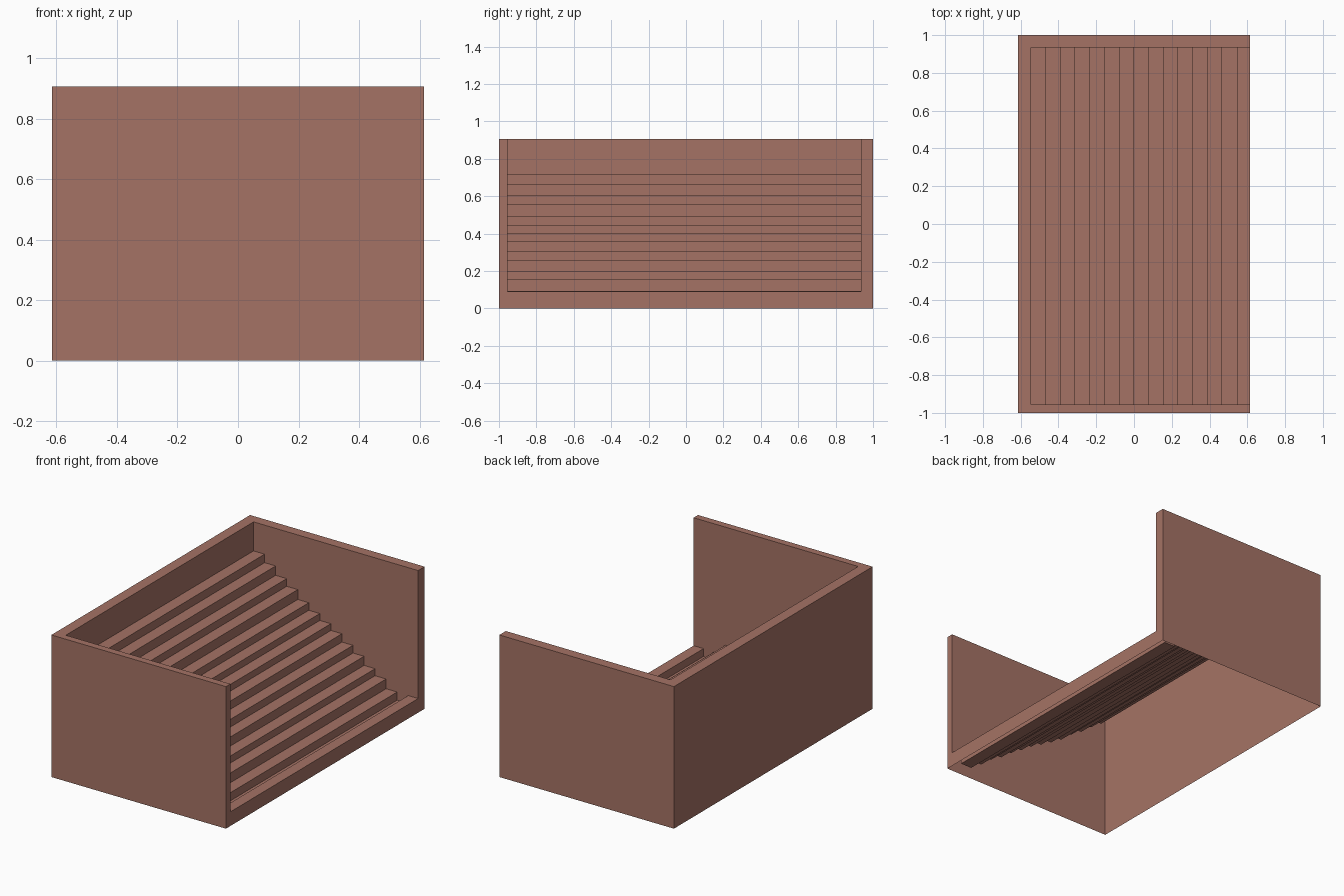
import bpy, bmesh

if "Cube" in bpy.data.objects:
    bpy.data.objects.remove(bpy.data.objects["Cube"])

X, Y, H = 0.615, 1.0, 0.905        # outer half sizes and height
XI, YA, YB = 0.545, -0.955, 0.935  # inner faces of the walls
LIP = 0.09

mat = bpy.data.materials.new("brick brown")
mat.diffuse_color = (0.376, 0.171, 0.130, 1)
mat.use_nodes = True
mat.node_tree.nodes["Principled BSDF"].inputs["Base Color"].default_value = mat.diffuse_color

bm = bmesh.new()


def face(pts):
    bm.faces.new([bm.verts.new(p) for p in pts])


# Stair profile in x, z: from the back wall down to the trough behind the lip
treads = [0.72, 0.666, 0.606, 0.557, 0.494, 0.446, 0.402,
          0.359, 0.306, 0.257, 0.199, 0.154, 0.092, 0.04]
run = 2 * XI / len(treads)
profile = []
for i, z in enumerate(treads):
    profile += [(-XI + i * run, z), (-XI + (i + 1) * run, z)]
profile += [(XI, LIP), (X, LIP)]

# Treads, risers and lip top
for (x0, z0), (x1, z1) in zip(profile, profile[1:]):
    face([(x0, YA, z0), (x1, YA, z1), (x1, YB, z1), (x0, YB, z0)])

# Inner side walls, following the stairs
for y in (YA, YB):
    face([(x, y, z) for x, z in profile] + [(X, y, H), (-XI, y, H)])

# Inner back wall
z = treads[0]
face([(-XI, YA, z), (-XI, YB, z), (-XI, YB, H), (-XI, YA, H)])

# Outer walls (the underside is open)
for y in (-Y, Y):
    face([(-X, y, 0), (X, y, 0), (X, y, H), (-X, y, H)])
face([(-X, -Y, 0), (-X, Y, 0), (-X, Y, H), (-X, -Y, H)])

# U-shaped open end and U-shaped top rim
face([(X, -Y, 0), (X, Y, 0), (X, Y, H), (X, YB, H),
      (X, YB, LIP), (X, YA, LIP), (X, YA, H), (X, -Y, H)])
face([(-X, -Y, H), (X, -Y, H), (X, YA, H), (-XI, YA, H),
      (-XI, YB, H), (X, YB, H), (X, Y, H), (-X, Y, H)])

# Weld the shell and point all faces outward
bmesh.ops.remove_doubles(bm, verts=bm.verts, dist=1e-4)
bmesh.ops.recalc_face_normals(bm, faces=bm.faces)
bm.normal_update()
rim = max(bm.faces, key=lambda f: f.calc_center_median().z)
if rim.normal.z < 0:
    bmesh.ops.reverse_faces(bm, faces=bm.faces)

mesh = bpy.data.meshes.new("walled_staircase")
bm.to_mesh(mesh)
bm.free()
mesh.materials.append(mat)
bpy.context.collection.objects.link(bpy.data.objects.new("walled_staircase", mesh))
